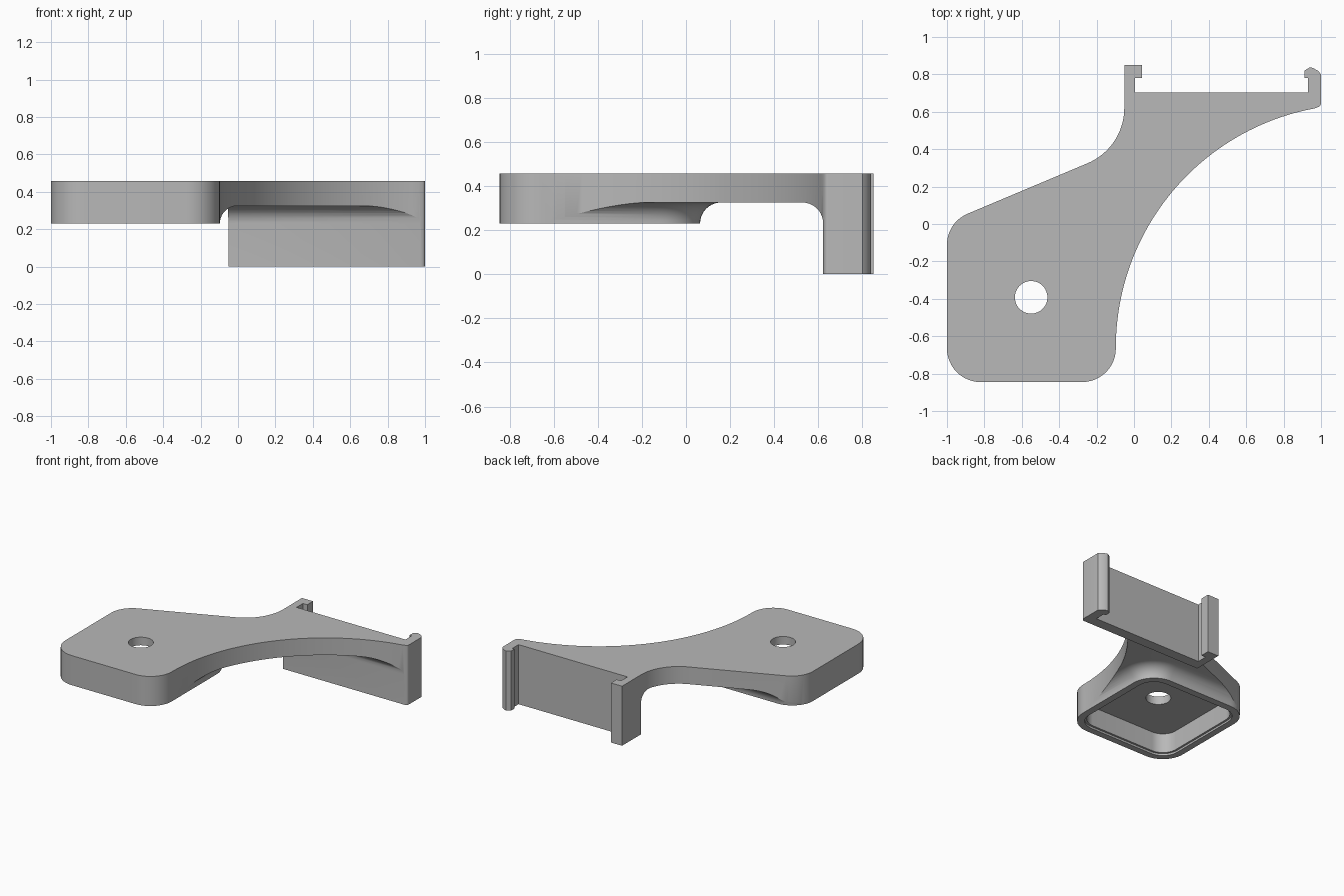
import bpy
import bmesh
from math import sin, cos, radians, pi

cube = bpy.data.objects.get("Cube")
if cube:
    bpy.data.objects.remove(cube, do_unlink=True)

grey = bpy.data.materials.new("light grey plastic")
grey.use_nodes = True
grey.diffuse_color = (0.48, 0.48, 0.48, 1)
grey.node_tree.nodes["Principled BSDF"].inputs["Base Color"].default_value = (0.48, 0.48, 0.48, 1)

TOP, ARM, BOX = 0.457, 0.325, 0.23   # top face, underside of arm, underside of tray
FILLET = ARM - BOX


def arc(cx, cy, r, a0, a1, n):
    """Points on an arc, angles in degrees."""
    return [(cx + r * cos(radians(a0 + (a1 - a0) * i / n)),
             cy + r * sin(radians(a0 + (a1 - a0) * i / n))) for i in range(n + 1)]


def loft(name, rings):
    """Closed solid through rings with equal point counts."""
    bm = bmesh.new()
    loops = [[bm.verts.new(p) for p in ring] for ring in rings]
    n = len(loops[0])
    for a, b in zip(loops, loops[1:]):
        for i in range(n):
            j = (i + 1) % n
            bm.faces.new((a[i], a[j], b[j], b[i]))
    bm.faces.new(loops[0][::-1])
    bm.faces.new(loops[-1])
    bmesh.ops.recalc_face_normals(bm, faces=bm.faces)
    mesh = bpy.data.meshes.new(name)
    bm.to_mesh(mesh)
    bm.free()
    mesh.materials.append(grey)
    obj = bpy.data.objects.new(name, mesh)
    bpy.context.collection.objects.link(obj)
    return obj


def prism(name, points, z0, z1):
    return loft(name, [[(x, y, z) for x, y in points] for z in (z0, z1)])


def tray_ring(offset, z):
    """Rounded square of the tray, grown by offset."""
    pts = []
    for sx, sy, a in ((1, 1, 0), (-1, 1, 90), (-1, -1, 180), (1, -1, 270)):
        pts += arc(-0.55 + sx * 0.27, -0.392 + sy * 0.273, 0.18 + offset, a, a + 90, 12)
    return [(x, y, z) for x, y in pts]


def boolean(target, other, operation):
    mod = target.modifiers.new(operation.lower(), "BOOLEAN")
    mod.operation, mod.solver, mod.object = operation, "EXACT", other
    bpy.context.view_layer.objects.active = target
    bpy.ops.object.modifier_apply(modifier=mod.name)
    bpy.data.objects.remove(other, do_unlink=True)


# Plan outline: tray corners, sweeping front edge, two clip hooks, rear edge
outline = (
    arc(-0.82, -0.665, 0.18, 180, 270, 12)
    + arc(-0.277, -0.665, 0.18, 270, 360, 12)
    + arc(1.203, -0.66, 1.30, 180, 100.5, 48)
    + arc(0.98, 0.645, 0.02, -70, 0, 4)
    + [(1, 0.8), (0.985, 0.818), (0.955, 0.835), (0.94, 0.838), (0.912, 0.82),
       (0.912, 0.78), (0.93, 0.78), (0.93, 0.702), (0.005, 0.702),
       (0.005, 0.78), (0.042, 0.78), (0.042, 0.85), (-0.052, 0.85)]
    + arc(-0.372, 0.62, 0.32, 0, -67.5, 20)
    + arc(-0.82, -0.111, 0.18, 112.5, 180, 12)
)

# Arm slab
bracket = prism("phone_bracket", [(-1.2, -1.1), (1.2, -1.1), (1.2, 1.1), (-1.2, 1.1)], ARM, 0.6)
bracket.name = "bracket_body"

# Tray with a concave flare up to the arm
steps = [i * pi / 20 for i in range(11)]
rings = [tray_ring(0.003 + FILLET * (1 - cos(a)), BOX + FILLET * sin(a)) for a in steps]
boolean(bracket, loft("tray", rings + [tray_ring(FILLET + 0.003, 0.5)]), "UNION")

# Hanging back plate with the same concave fillet
side = [(0.622, -0.1)] + [(0.622 - FILLET * (1 - cos(a)), BOX + FILLET * sin(a)) for a in steps]
side += [(0.622 - FILLET, 0.55), (1.0, 0.55), (1.0, -0.1)]
boolean(bracket, loft("back_plate", [[(x, y, z) for y, z in side] for x in (-0.5, 1.1)]), "UNION")

# Trim everything to the plan outline
boolean(bracket, prism("outline_trim", outline, 0, TOP), "INTERSECT")

# Hollow underside with a shallow lip, and the screw hole
pocket = [tray_ring(-0.05, 0.1), tray_ring(-0.05, 0.245),
          tray_ring(-0.065, 0.2451), tray_ring(-0.065, 0.395)]
boolean(bracket, loft("pocket", pocket), "DIFFERENCE")
boolean(bracket, prism("hole", arc(-0.55, -0.392, 0.087, 0, 352.5, 47), 0.1, 0.7), "DIFFERENCE")

bpy.ops.object.select_all(action="DESELECT")
bracket.select_set(True)
bpy.context.view_layer.objects.active = bracket
bpy.ops.object.shade_smooth_by_angle(angle=radians(25))
